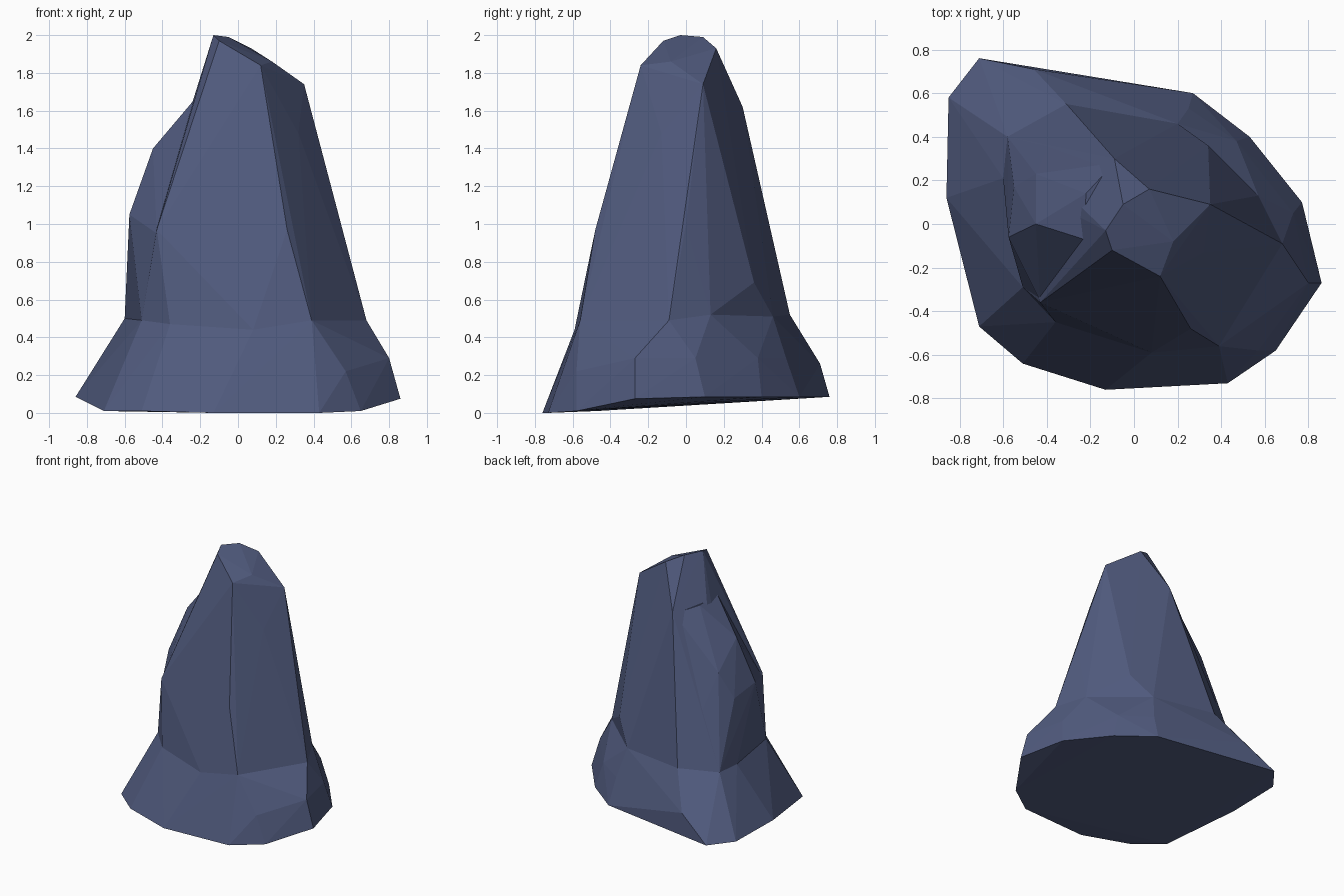
import bpy, bmesh

if "Cube" in bpy.data.objects:
    bpy.data.objects.remove(bpy.data.objects["Cube"])

stone = bpy.data.materials.new("slate blue stone")
stone.diffuse_color = (0.08, 0.102, 0.205, 1)
stone.use_nodes = True
stone.node_tree.nodes["Principled BSDF"].inputs["Base Color"].default_value = stone.diffuse_color


def hull(name, points):
    """Faceted solid wrapped around a handful of corner points."""
    bm = bmesh.new()
    for p in points:
        bm.verts.new(p)
    res = bmesh.ops.convex_hull(bm, input=bm.verts[:])
    loose = [v for v in bm.verts if not v.link_faces]
    bmesh.ops.delete(bm, geom=loose, context='VERTS')
    bmesh.ops.recalc_face_normals(bm, faces=bm.faces[:])
    me = bpy.data.meshes.new(name)
    bm.to_mesh(me)
    bm.free()
    me.materials.append(stone)
    ob = bpy.data.objects.new(name, me)
    bpy.context.collection.objects.link(ob)
    return ob


# footprint: front edge touches the ground, the rest is slightly raised
foot = [(-.71, .76), (-.85, .58), (-.86, .12), (-.71, -.47), (-.51, -.64), (-.13, -.76),
        (.43, -.73), (.65, -.58), (.86, -.27), (.77, .10), (.53, .40), (.27, .60)]
base = [(x, y, 0.01 if -.7 < y < -.4 else 0 if y < -.4 else 0.075 if y < 0 else 0.085)
        for x, y in foot]

# bulging upper edge of the skirt
skirt = [(.57, -.58, .22), (.80, -.27, .29), (-.46, .71, .26),
         (.47, .38, .29), (.25, .53, .29), (.73, .05, .29)]

# waist where the skirt meets the spire
left_waist = [(-.31, .55, .52), (-.58, .40, .50), (-.60, .21, .50),
              (-.51, -.29, .49), (-.36, -.45, .47)]
waist = left_waist + [(.08, -.59, .44), (.39, -.56, .49), (.68, -.09, .49),
                      (.57, .13, .52), (.20, .46, .51)]

# spire corners and summit
spire = [(.26, -.48, .97), (.54, 0, 1.0), (.34, .36, .69), (-.05, .36, 1.14),
         (-.43, -.36, .97), (.32, -.13, 1.48), (-.09, .30, 1.62), (.12, -.24, 1.84),
         (.35, .09, 1.74), (.18, -.08, 1.86), (.07, .16, 1.93), (-.10, -.12, 1.97),
         (-.13, -.03, 2.0), (-.05, .09, 1.99)]

# shoulder on the left side
shoulder = [(-.575, -.06, 1.05), (-.55, .17, 1.0), (-.45, 0, 1.40), (-.45, .23, 1.20),
            (-.23, -.07, 1.66), (-.22, .14, 1.65), (-.09, .28, 1.60), (-.43, -.35, .95)]

core = (0, 0, .25)
rock = hull("rock", base + skirt + waist)
parts = [hull("rock_spire", waist + spire + [core]),
         hull("rock_shoulder", left_waist + shoulder + [core, (.05, 0, 1.2)])]

# fuse the lumps into one solid
for p in parts:
    p.hide_render = True
    m = rock.modifiers.new("fuse", 'BOOLEAN')
    m.operation, m.solver, m.object = 'UNION', 'EXACT', p
bpy.context.view_layer.update()
dg = bpy.context.evaluated_depsgraph_get()
fused = bpy.data.meshes.new_from_object(rock.evaluated_get(dg))
rock.modifiers.clear()
rock.data = fused
for p in parts:
    bpy.data.objects.remove(p)
